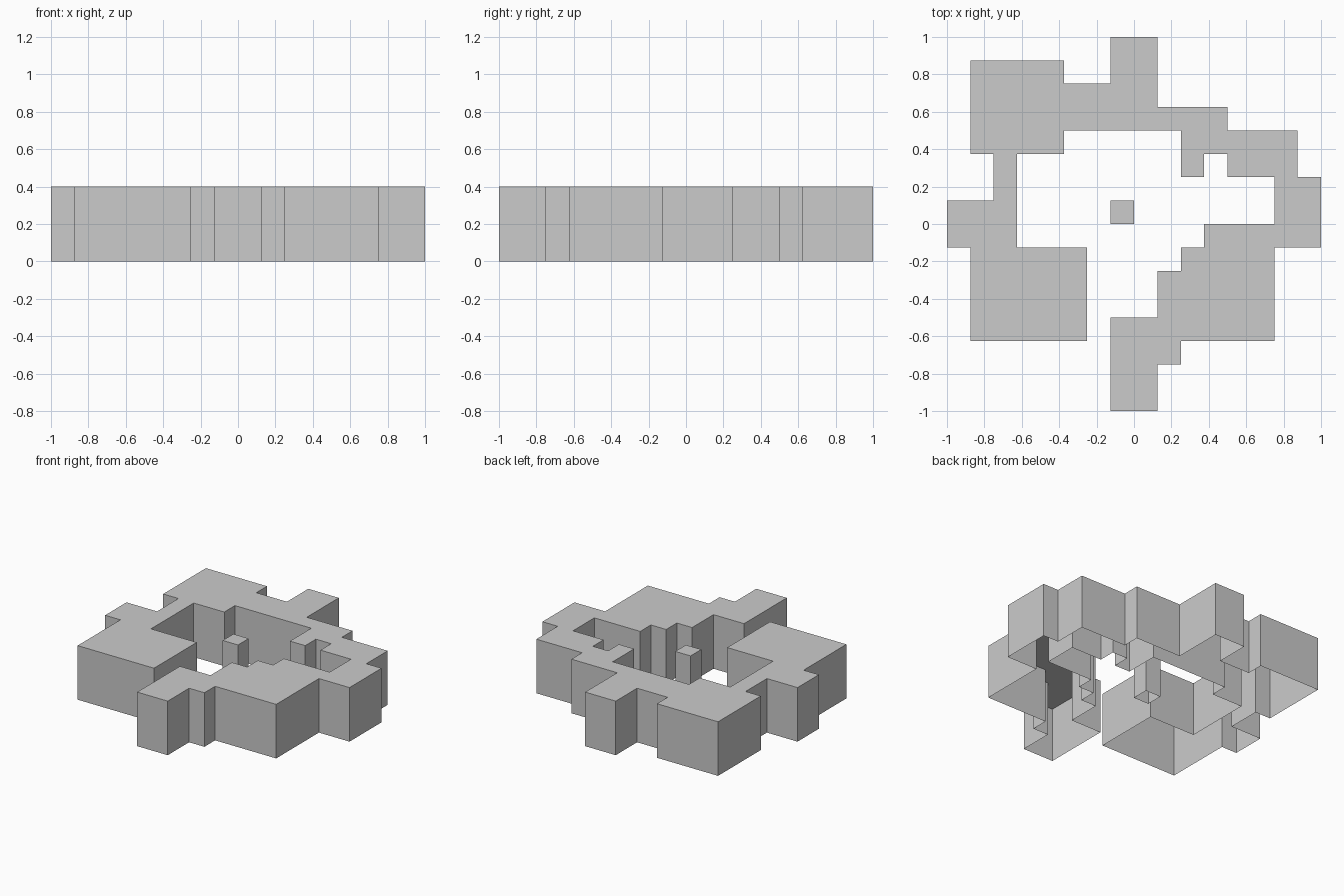
import bpy, bmesh

if "Cube" in bpy.data.objects:
    bpy.data.objects.remove(bpy.data.objects["Cube"])

UNIT = 0.125    # the plan sits on a 1/8 grid
HEIGHT = 0.4


def shell(name, outline):
    """Raise a counter-clockwise outline into walls with a roof and an open underside."""
    bm = bmesh.new()
    low = [bm.verts.new((x * UNIT, y * UNIT, 0)) for x, y in outline]
    high = [bm.verts.new((x * UNIT, y * UNIT, HEIGHT)) for x, y in outline]
    n = len(outline)
    for i in range(n):
        j = (i + 1) % n
        bm.faces.new((low[i], low[j], high[j], high[i]))
    roof = bm.faces.new(high)
    bm.normal_update()
    bmesh.ops.triangulate(bm, faces=[roof])
    mesh = bpy.data.meshes.new(name)
    bm.to_mesh(mesh)
    bm.free()
    obj = bpy.data.objects.new(name, mesh)
    bpy.context.collection.objects.link(obj)
    return obj


# Stepped open ring: inner edge first, then round the outside
shell("stepped_ring", [
    (-7, -5), (-2, -5), (-2, -1), (-5, -1), (-5, 3), (-3, 3), (-3, 4), (2, 4),
    (2, 2), (3, 2), (3, 3), (4, 3), (4, 2), (6, 2), (6, 0), (3, 0),
    (3, -1), (2, -1), (2, -2), (1, -2), (1, -4), (-1, -4),
    (-1, -8), (1, -8), (1, -6), (2, -6), (2, -5), (6, -5), (6, -1), (8, -1),
    (8, 2), (7, 2), (7, 4), (4, 4), (4, 5), (1, 5), (1, 8), (-1, 8),
    (-1, 6), (-3, 6), (-3, 7), (-7, 7), (-7, 3), (-6, 3), (-6, 1),
    (-8, 1), (-8, -1), (-7, -1),
])

# Free-standing post in the middle
shell("centre_post", [(-1, 0), (0, 0), (0, 1), (-1, 1)])
